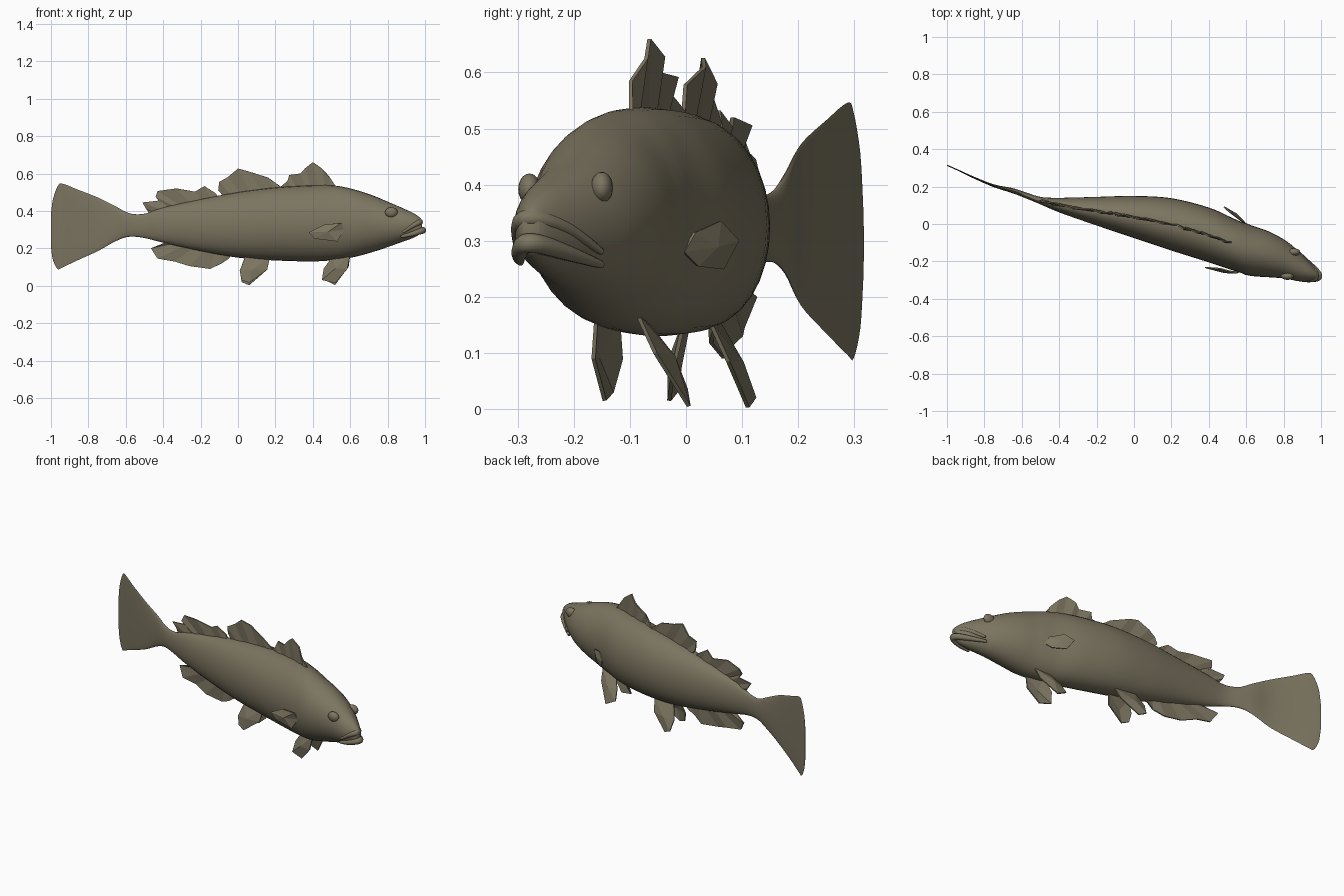
import bpy, bmesh, math
from mathutils import Vector

if "Cube" in bpy.data.objects:
    bpy.data.objects.remove(bpy.data.objects["Cube"])

skin = bpy.data.materials.new("olive_brown_skin")
skin.diffuse_color = (0.2, 0.176, 0.117, 1)
skin.use_nodes = True
skin.node_tree.nodes["Principled BSDF"].inputs["Base Color"].default_value = skin.diffuse_color

# body sections: x, side limits in y (low, high), height limits in z (low, high)
ROWS = [
    (-1.00, .311, .317, .21, .38), (-.99, .307, .313, .14, .46),
    (-.965, .295, .302, .09, .53), (-.94, .284, .291, .097, .546),
    (-.86, .245, .255, .135, .515), (-.75, .197, .212, .185, .472),
    (-.65, .165, .192, .24, .422), (-.58, .138, .170, .262, .387),
    (-.50, .105, .145, .255, .385), (-.40, .062, .140, .23, .418),
    (-.20, -.008, .145, .185, .462), (0, -.075, .15, .15, .50),
    (.20, -.142, .138, .135, .525), (.40, -.205, .088, .13, .537),
    (.52, -.245, .035, .138, .535), (.62, -.273, -.008, .153, .515),
    (.72, -.284, -.04, .18, .483), (.81, -.292, -.088, .21, .445),
    (.88, -.306, -.145, .235, .415), (.94, -.305, -.205, .257, .387),
    (.975, -.298, -.245, .28, .362), (.985, -.29, -.262, .305, .346),
]


def catmull(a, b, c, d, t):
    return tuple(.5 * (2 * q + (r - p) * t + (2 * p - 5 * q + 4 * r - s) * t * t
                       + (3 * q - p - 3 * r + s) * t ** 3)
                 for p, q, r, s in zip(a, b, c, d))


def section(x):
    """Linear lookup of the body limits at x."""
    for a, b in zip(ROWS, ROWS[1:]):
        if x <= b[0]:
            t = (x - a[0]) / (b[0] - a[0])
            return [p + (q - p) * t for p, q in zip(a, b)]
    return ROWS[-1]


def finish(name, bm, angle=None, thick=0):
    bmesh.ops.recalc_face_normals(bm, faces=bm.faces)
    me = bpy.data.meshes.new(name)
    bm.to_mesh(me)
    bm.free()
    me.materials.append(skin)
    ob = bpy.data.objects.new(name, me)
    bpy.context.collection.objects.link(ob)
    if thick:
        mod = ob.modifiers.new("thickness", 'SOLIDIFY')
        mod.thickness, mod.offset = thick, 0
    if angle:
        bpy.ops.object.select_all(action='DESELECT')
        ob.select_set(True)
        bpy.context.view_layer.objects.active = ob
        bpy.ops.object.shade_smooth_by_angle(angle=math.radians(angle))
    return ob


def loft(name, rings, angle):
    bm = bmesh.new()
    vs = [[bm.verts.new(p) for p in r] for r in rings]
    n = len(vs[0])
    for a, b in zip(vs, vs[1:]):
        for i in range(n):
            bm.faces.new((a[i], a[(i + 1) % n], b[(i + 1) % n], b[i]))
    bm.faces.new(vs[0])
    bm.faces.new(vs[-1])
    return finish(name, bm, angle)


# body with tail fin, with a soft gill cover step behind the head
rows = []
for i in range(len(ROWS) - 1):
    q = [ROWS[min(max(i + k, 0), len(ROWS) - 1)] for k in (-1, 0, 1, 2)]
    rows += [catmull(*q, t / 4) for t in range(4)]
rows.append(ROWS[-1])
rings = []
for x, y0, y1, z0, z1 in rows:
    ring = []
    for k in range(32):
        a = math.tau * k / 32
        c, s = math.cos(a), math.sin(a)
        gx = x + .06 * s * s
        gill = 1 + .035 * min(max((gx - .575) / .02, 0), 1) * min(max((.74 - gx) / .15, 0), 1)
        ring.append((x, (y0 + y1) / 2 + (y1 - y0) / 2 * c * gill,
                     (z0 + z1) / 2 + (z1 - z0) / 2 * s))
    rings.append(ring)
loft("body_and_tail", rings, 50)


# lips: tapered tubes around the snout
def lip(name, path, r):
    pts = [Vector(p) for p in path]
    fine = []
    for i in range(len(pts) - 1):
        q = [pts[min(max(i + k, 0), len(pts) - 1)] for k in (-1, 0, 1, 2)]
        fine += [Vector(catmull(*q, t / 4)) for t in range(4)]
    fine.append(pts[-1])
    rings = []
    for i, p in enumerate(fine):
        d = (fine[min(i + 1, len(fine) - 1)] - fine[max(i - 1, 0)]).normalized()
        side = d.cross(Vector((0, 0, 1))).normalized()
        up = side.cross(d)
        rr = r * (.35 + .65 * math.sin(math.pi * i / (len(fine) - 1)))
        rings.append([p + (side * math.cos(k * math.tau / 10) +
                           up * math.sin(k * math.tau / 10)) * rr for k in range(10)])
    loft(name, rings, 60)


lip("upper_lip", [(.88, -.300, .285), (.93, -.300, .318), (.968, -.290, .338),
                  (.968, -.258, .338), (.93, -.205, .318), (.88, -.150, .28)], .016)
lip("lower_lip", [(.87, -.295, .262), (.93, -.298, .276), (.982, -.288, .294),
                  (.982, -.262, .294), (.93, -.205, .276), (.87, -.150, .257)], .018)

# eyes
for name, loc in (("near_eye", (.82, -.279, .392)), ("far_eye", (.855, -.150, .395))):
    bm = bmesh.new()
    bmesh.ops.create_uvsphere(bm, u_segments=16, v_segments=10, radius=1)
    for v in bm.verts:
        v.co = Vector(loc) + Vector((v.co.x * .034, v.co.y * .02, v.co.z * .028))
    finish(name, bm, 60)


# fins on the middle line: each ray is base x, tip x, tip z
def ray_fin(name, rays, top=True):
    bm = bmesh.new()
    pairs = []
    for i, (xb, xt, zt) in enumerate(rays):
        b, t = section(xb), section(xt)
        zb = b[4] - .015 if top else b[3] + .015
        wob = .007 * (-1) ** i
        pairs.append((bm.verts.new((xb, (b[1] + b[2]) / 2, zb)),
                      bm.verts.new((xt, (t[1] + t[2]) / 2 + wob, zt))))
    for (a, b), (c, d) in zip(pairs, pairs[1:]):
        bm.faces.new((a, b, d, c))
    finish(name, bm, thick=.007)


ray_fin("front_dorsal_fin", [(.54, .52, .535), (.50, .485, .585), (.47, .45, .625),
                             (.43, .40, .66), (.39, .36, .628), (.36, .335, .60),
                             (.32, .275, .592), (.29, .265, .56), (.25, .23, .53)])
ray_fin("middle_dorsal_fin", [(.25, .235, .525), (.20, .16, .578), (.13, .06, .61),
                              (.07, 0, .626), (.02, -.055, .58), (-.03, -.10, .555),
                              (-.07, -.105, .51)])
ray_fin("rear_dorsal_fin", [(-.10, -.12, .495), (-.14, -.18, .532), (-.19, -.23, .503),
                            (-.25, -.33, .52), (-.30, -.43, .506), (-.33, -.44, .475),
                            (-.36, -.42, .45)])
ray_fin("rear_dorsal_flap", [(-.36, -.42, .455), (-.40, -.51, .445), (-.44, -.49, .41),
                             (-.47, -.47, .395)])
ray_fin("anal_fin", [(-.03, -.05, .145), (-.08, -.09, .118), (-.12, -.15, .09),
                     (-.17, -.26, .105), (-.23, -.34, .13), (-.28, -.43, .145),
                     (-.33, -.465, .20), (-.38, -.40, .225)], top=False)


# paired fins: outline fanned around a raised centre fold
def fold_fin(name, outline, fold):
    bm = bmesh.new()
    c = sum((Vector(p) for p in outline), Vector()) / len(outline) + Vector(fold)
    mid = bm.verts.new(c)
    vs = [bm.verts.new(p) for p in outline]
    for i in range(len(vs)):
        bm.faces.new((mid, vs[i - 1], vs[i]))
    finish(name, bm, thick=.007)


fold_fin("near_pelvic_fin", [(.60, -.160, .165), (.585, -.165, .09), (.52, -.145, .015),
                             (.45, -.132, .03), (.46, -.115, .09), (.51, -.12, .16)],
         (0, -.018, 0))
fold_fin("far_pelvic_fin", [(.60, -.085, .165), (.59, -.055, .10), (.52, .005, .005),
                            (.46, 0, .035), (.47, -.03, .09), (.51, -.075, .16)],
         (0, .018, 0))
fold_fin("near_rear_belly_fin", [(.17, -.005, .15), (.155, -.02, .085), (.06, -.03, .015),
                                 (.02, -.018, .03), (.01, -.01, .08), (.04, .005, .155)],
         (0, -.016, 0))
fold_fin("far_rear_belly_fin", [(.17, .045, .15), (.155, .075, .085), (.06, .11, .003),
                                (.02, .122, .02), (.01, .095, .08), (.04, .055, .16)],
         (0, .016, 0))
fold_fin("near_pectoral_fin", [(.57, -.25, .30), (.55, -.262, .335), (.46, -.238, .325),
                               (.38, -.232, .285), (.41, -.235, .252), (.53, -.255, .237)],
         (0, -.014, 0))
fold_fin("far_pectoral_fin", [(.60, -.005, .28), (.585, .015, .315), (.52, .06, .335),
                              (.48, .092, .30), (.51, .065, .25), (.57, .02, .255)],
         (0, .014, 0))
